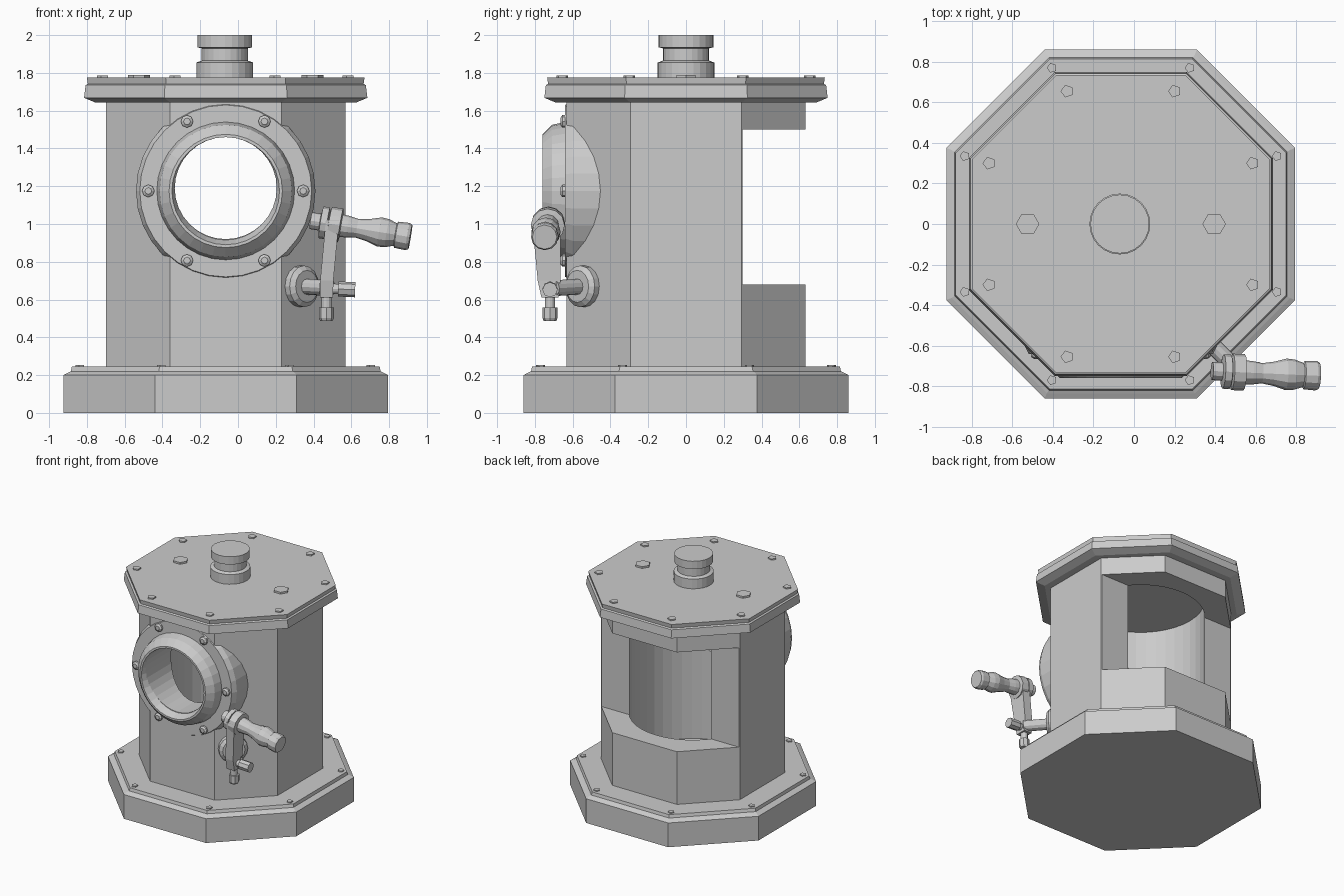
import bpy, bmesh
from math import cos, sin, pi
from mathutils import Vector

cube = bpy.data.objects.get("Cube")
if cube:
    bpy.data.objects.remove(cube)

CX = -0.065      # body axis
PORT_Z = 1.175   # height of the front port

grey = bpy.data.materials.new("plain grey")
grey.use_nodes = True
grey.diffuse_color = (0.6, 0.6, 0.6, 1)
grey.node_tree.nodes["Principled BSDF"].inputs["Base Color"].default_value = (0.6, 0.6, 0.6, 1)


def loft(name, rings):
    """Skin a list of equal-sized rings and cap both ends."""
    bm = bmesh.new()
    loops = [[bm.verts.new(p) for p in ring] for ring in rings]
    n = len(loops[0])
    for a, b in zip(loops, loops[1:]):
        for i in range(n):
            j = (i + 1) % n
            bm.faces.new((a[i], a[j], b[j], b[i]))
    bm.faces.new(loops[0])
    bm.faces.new(loops[-1])
    bmesh.ops.recalc_face_normals(bm, faces=bm.faces)
    mesh = bpy.data.meshes.new(name)
    bm.to_mesh(mesh)
    bm.free()
    mesh.materials.append(grey)
    obj = bpy.data.objects.new(name, mesh)
    bpy.context.collection.objects.link(obj)
    return obj


def octagon(name, profile):
    """Stack octagons given as (half width, half side, z)."""
    rings = []
    for h, s, z in profile:
        quarter = [(h, -s), (h, s), (s, h), (-s, h)]
        pts = quarter + [(-x, -y) for x, y in quarter]
        rings.append([(CX + x, y, z) for x, y in pts])
    return loft(name, rings)


def lathe(name, profile, origin, axis=(0, 0, 1), sides=24, turn=0.0):
    """Turn (radius, distance) pairs around an axis."""
    q = Vector(axis).to_track_quat('Z', 'Y')
    rings = []
    for r, d in profile:
        rings.append([Vector(origin) + q @ Vector((r * cos(turn + 2 * pi * i / sides),
                                                   r * sin(turn + 2 * pi * i / sides), d))
                      for i in range(sides)])
    return loft(name, rings)


def rod(name, radius, start, end, sides=12):
    a, b = Vector(start), Vector(end)
    return lathe(name, [(radius, 0), (radius, (b - a).length)], a, b - a, sides)


def cut(target, cutters):
    for c in cutters:
        mod = target.modifiers.new("cut", 'BOOLEAN')
        mod.operation = 'DIFFERENCE'
        mod.solver = 'EXACT'
        mod.object = c
    bpy.context.view_layer.update()
    graph = bpy.context.evaluated_depsgraph_get()
    mesh = bpy.data.meshes.new_from_object(target.evaluated_get(graph))
    target.modifiers.clear()
    target.data = mesh


# Base and lid
octagon("base", [(0.86, 0.375, 0), (0.86, 0.375, 0.2), (0.835, 0.365, 0.213),
                 (0.82, 0.355, 0.22), (0.815, 0.35, 0.245)])
octagon("lid", [(0.69, 0.295, 1.643), (0.75, 0.325, 1.668), (0.742, 0.322, 1.735),
                (0.73, 0.315, 1.742), (0.735, 0.318, 1.775)])

# Hollow body with a back window, and the front port flange
body = octagon("body", [(0.633, 0.295, 0.22), (0.633, 0.295, 1.66)])
flange = lathe("port_flange", [(0.475, -0.3), (0.475, 0.6 - 0.0), (0.455, 0.64), (0.365, 0.64),
                               (0.35, 0.71), (0.3, 0.76), (0.285, 0.76), (0.26, 0.7)],
               (CX, 0, PORT_Z), (0, -1, 0), 32)
bore = lathe("bore_cutter", [(0.48, 0.1), (0.48, 1.9)], (CX, 0, 0), sides=40)
port = lathe("port_cutter", [(0.27, 0), (0.27, 1)], (CX, 0, PORT_Z + 0.015), (0, -1, 0), 32)
window = loft("window_cutter", [[(-1, 0.3, z), (1, 0.3, z), (1, 1, z), (-1, 1, z)]
                                for z in (0.68, 1.5)])
cut(body, [bore, port, window])
cut(flange, [bore, port])
for c in (bore, port, window):
    bpy.data.objects.remove(c)

# Port bolts
for i in range(6):
    a = i * pi / 3
    lathe("port_bolt", [(0.033, 0), (0.033, 0.025), (0.018, 0.035)],
          (CX + 0.41 * cos(a), -0.63, PORT_Z + 0.425 * sin(a)), (0, -1, 0), 8)

# Lid and base bolts, one pair per corner
for sx in (-1, 1):
    for sy in (-1, 1):
        for x, y in ((0.65, 0.3), (0.265, 0.655)):
            lathe("lid_bolt", [(0.032, 0), (0.032, 0.015)], (CX + sx * x, sy * y, 1.77), sides=5)
        for x, y in ((0.77, 0.335), (0.34, 0.77)):
            lathe("base_bolt", [(0.025, 0), (0.025, 0.014)], (CX + sx * x, sy * y, 0.24), sides=5)
    lathe("lid_plug", [(0.058, 0), (0.058, 0.02)], (CX + sx * 0.46, 0, 1.77), sides=6)

# Top knob
lathe("top_knob", [(0.15, 1.77), (0.15, 1.855), (0.122, 1.865), (0.122, 1.93),
                   (0.145, 1.935), (0.145, 2.0)], (CX - 0.005, 0, 0))

# Crank boss and shaft on the front left facet
DIAG = (1, -1, 0)
lathe("crank_boss", [(0.11, -0.02), (0.11, 0.03), (0.085, 0.05)], (0.33, -0.54, 0.67), DIAG, 16)
rod("crank_shaft", 0.042, (0.33, -0.54, 0.67), (0.49, -0.7, 0.66))
rod("crank_pin", 0.027, (0.43, -0.72, 0.66), (0.56, -0.72, 0.655))
rod("crank_pin_head", 0.04, (0.53, -0.72, 0.656), (0.62, -0.72, 0.652), 8)
rod("clamp_screw", 0.027, (0.468, -0.72, 0.55), (0.468, -0.72, 0.68))
lathe("clamp_screw_head", [(0.033, 0), (0.04, 0.015), (0.04, 0.07)], (0.468, -0.72, 0.487), sides=8)

# Tapered crank arm
loft("crank_arm", [[(x - t, y - w, z), (x + t, y - w, z), (x + t, y + w, z), (x - t, y + w, z)]
                   for x, y, z, t, w in ((0.468, -0.72, 0.61, 0.035, 0.045),
                                         (0.47, -0.725, 0.7, 0.035, 0.06),
                                         (0.5, -0.74, 1.02, 0.035, 0.075))])

# Crank hub and turned handle
lathe("crank_handle", [(0.045, 0), (0.045, 0.05), (0.085, 0.055), (0.085, 0.09), (0.065, 0.095),
                       (0.09, 0.1), (0.09, 0.16), (0.06, 0.165), (0.058, 0.2), (0.05, 0.25),
                       (0.06, 0.31), (0.078, 0.37), (0.075, 0.41), (0.06, 0.455), (0.07, 0.46),
                       (0.073, 0.52), (0.065, 0.535)],
      (0.385, -0.725, 1.018), (1, -0.045, -0.165), 12)
